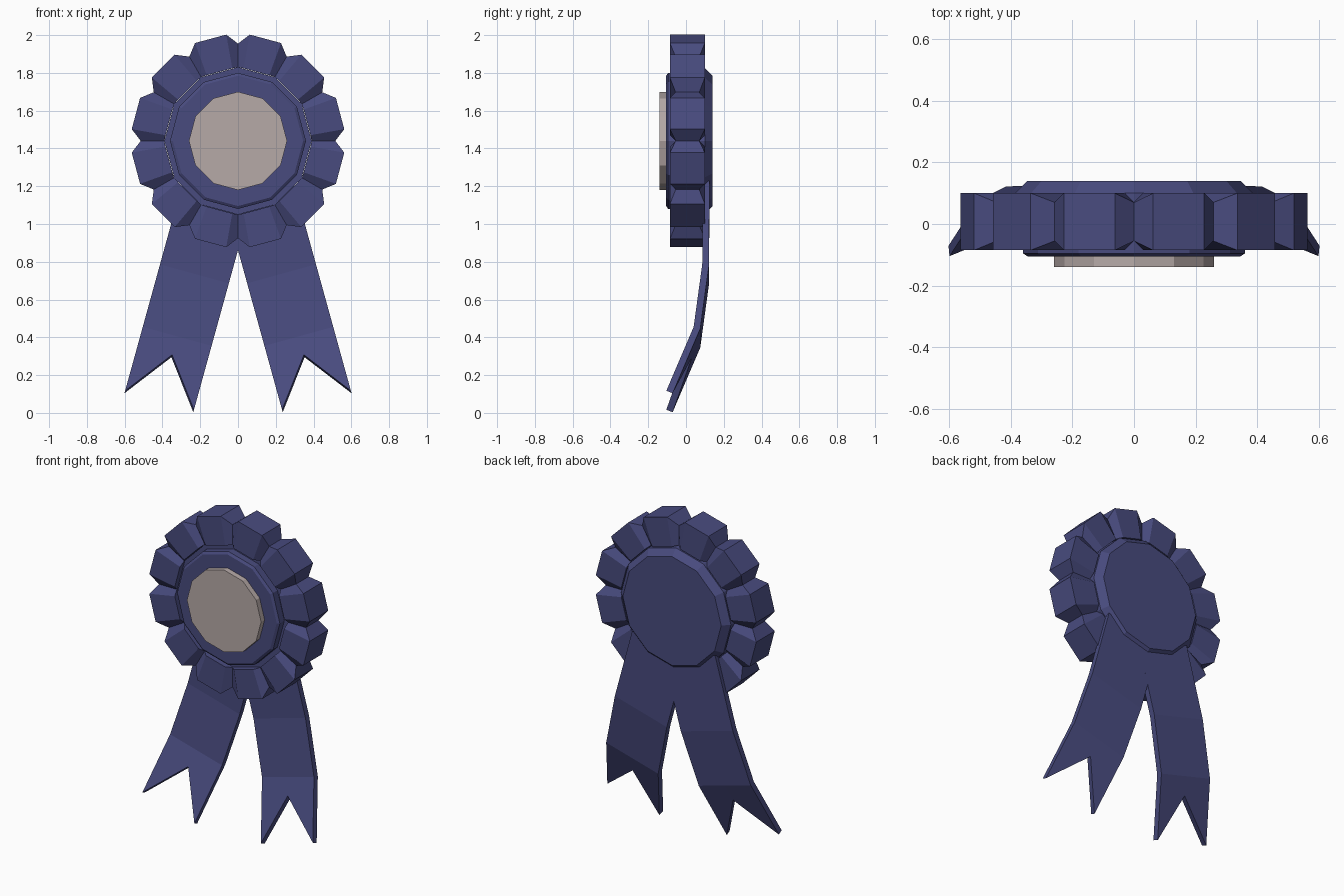
import bpy, bmesh
from math import sin, cos, radians, pi

if "Cube" in bpy.data.objects:
    bpy.data.objects.remove(bpy.data.objects["Cube"])

CZ = 1.44   # height of the rosette centre
N = 12      # sides and pleats


def material(name, rgb):
    m = bpy.data.materials.new(name)
    m.diffuse_color = (*rgb, 1)
    m.use_nodes = True
    m.node_tree.nodes["Principled BSDF"].inputs["Base Color"].default_value = m.diffuse_color
    return m


BLUE = material("blue_fabric", (0.065, 0.07, 0.21))
CREAM = material("pale_centre", (0.47, 0.40, 0.39))


def make(name, verts, faces, mat):
    me = bpy.data.meshes.new(name)
    me.from_pydata(verts, [], faces)
    bm = bmesh.new()
    bm.from_mesh(me)
    bmesh.ops.recalc_face_normals(bm, faces=bm.faces)
    bm.to_mesh(me)
    bm.free()
    me.materials.append(mat)
    ob = bpy.data.objects.new(name, me)
    bpy.context.collection.objects.link(ob)
    return ob


def polar(r, a, y):
    return (r * cos(a), y, CZ + r * sin(a))


def disc(name, profile, mat):
    """12-sided disc swept from (radius, y) points, capped at both ends."""
    k = len(profile)
    verts = [polar(r, 2 * pi * i / N, y) for r, y in profile for i in range(N)]
    faces = [(j * N + i, j * N + (i + 1) % N, (j + 1) * N + (i + 1) % N, (j + 1) * N + i)
             for j in range(k - 1) for i in range(N)]
    faces += [tuple(range(N)), tuple(range((k - 1) * N, k * N))]
    return make(name, verts, faces, mat)


# Central backing disc with small front bevel and wide back bevel
disc("backing_disc", [(0.345, -0.105), (0.36, -0.095), (0.36, -0.05), (0.39, -0.05),
                      (0.385, 0.10), (0.345, 0.14)], BLUE)

# Pale centre button
disc("centre_button", [(0.26, -0.14), (0.26, -0.10)], CREAM)

# Pleated ring: each pleat has a valley and two raised corners
verts, faces = [], []
for p in range(N):
    for outer, inner, deg_out, deg_in, front, back in (
            (0.515, 0.39, 0, 0, -0.055, 0.07),
            (0.566, 0.385, 6.3, 4.5, -0.085, 0.10),
            (0.566, 0.385, 23.7, 25.5, -0.085, 0.10)):
        ao, ai = radians(30 * p + deg_out), radians(30 * p + deg_in)
        verts += [polar(outer, ao, front), polar(outer, ao, back),
                  polar(inner, ai, back), polar(inner, ai, front)]
S = 3 * N
for i in range(S):
    a, b = 4 * i, 4 * ((i + 1) % S)
    faces += [(a + j, a + (j + 1) % 4, b + (j + 1) % 4, b + j) for j in range(4)]
make("pleated_ring", verts, faces, BLUE)


# Ribbon tails: straight slanted strips with a notched, forward curling end
W, ALONG, ACROSS = 0.378, (-0.266, 0.964), (0.964, 0.266)


def ribbon(name, side):
    def pt(s, t, y):
        x = 0.235 + ALONG[0] * s + ACROSS[0] * t * W
        z = 0.010 + ALONG[1] * s + ACROSS[1] * t * W
        return (side * x, y, z)
    rows = [(0.353, 0.058), (0.70, 0.104), (1.16, 0.106)]
    v = [pt(0, 0, -0.0875), pt(0.25, 0.5, 0.0155), pt(0, 1, -0.0875)]
    v += [pt(s, t, y) for s, y in rows for t in (0, 0.5, 1)]
    f = [(r + c, r + c + 1, r + c + 4, r + c + 3) for r in (0, 3, 6) for c in (0, 1)]
    ob = make(name, v, f, BLUE)
    mod = ob.modifiers.new("thickness", 'SOLIDIFY')
    mod.thickness = 0.036
    mod.offset = 0
    mod.use_even_offset = True


ribbon("ribbon_right", 1)
ribbon("ribbon_left", -1)
